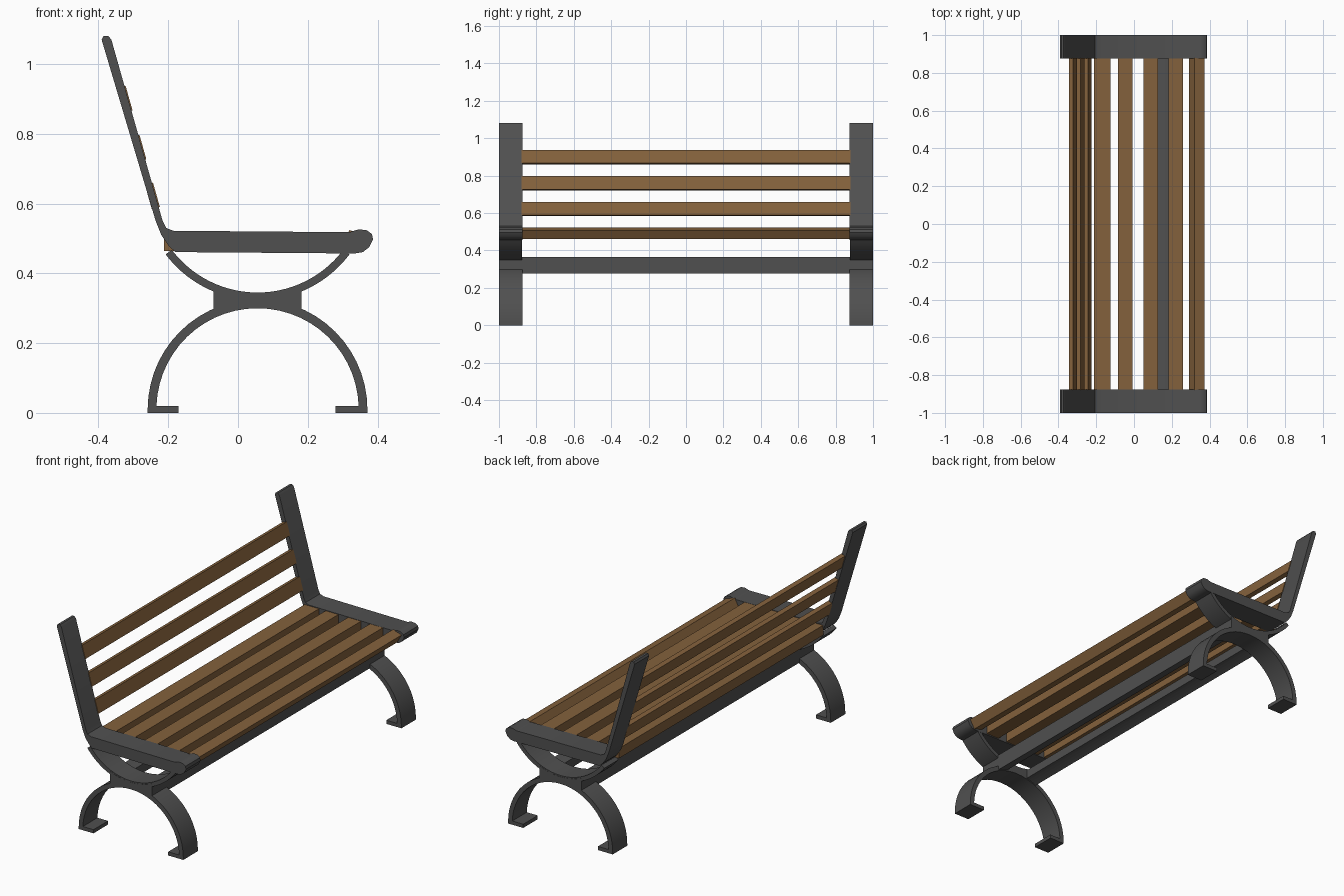
import bpy, bmesh
from math import sin, cos, radians, sqrt

if "Cube" in bpy.data.objects:
    bpy.data.objects.remove(bpy.data.objects["Cube"])


def material(name, rgb):
    m = bpy.data.materials.new(name)
    m.diffuse_color = (*rgb, 1)
    m.use_nodes = True
    m.node_tree.nodes["Principled BSDF"].inputs["Base Color"].default_value = m.diffuse_color
    return m


IRON = material("dark_iron", (0.08, 0.08, 0.08))
WOOD = material("wood", (0.23, 0.12, 0.045))


def extrude(name, profile, y0, y1, mat, mirror=False, smooth=False):
    """Extrude an (x, z) outline from y0 to y1; optionally mirror across y = 0."""
    bm = bmesh.new()
    face = bm.faces.new([bm.verts.new((x, y0, z)) for x, z in profile])
    ext = bmesh.ops.extrude_face_region(bm, geom=[face])
    bmesh.ops.translate(bm, vec=(0, y1 - y0, 0),
                        verts=[v for v in ext["geom"] if isinstance(v, bmesh.types.BMVert)])
    bmesh.ops.recalc_face_normals(bm, faces=bm.faces)
    mesh = bpy.data.meshes.new(name)
    bm.to_mesh(mesh)
    bm.free()
    mesh.materials.append(mat)
    obj = bpy.data.objects.new(name, mesh)
    bpy.context.collection.objects.link(obj)
    if mirror:
        mod = obj.modifiers.new("Mirror", "MIRROR")
        mod.use_axis = (False, True, False)
    if smooth:
        bpy.ops.object.select_all(action="DESELECT")
        obj.select_set(True)
        bpy.context.view_layer.objects.active = obj
        bpy.ops.object.shade_smooth_by_angle(angle=radians(30))
    return obj


def arc(cx, cz, r, a0, a1, n=28):
    return [(cx + r * cos(radians(a0 + (a1 - a0) * i / n)),
             cz + r * sin(radians(a0 + (a1 - a0) * i / n))) for i in range(n + 1)]


CX, ARCH_Z, CRADLE_Z = 0.056, 0.01, 0.653


def waist(x0, x1, n=10):
    """Outline filling the space between the cradle arc and the leg arch."""
    xs = [x0 + (x1 - x0) * i / n for i in range(n + 1)]
    low = [(x, ARCH_Z + sqrt(0.295 ** 2 - (x - CX) ** 2)) for x in xs]
    high = [(x, CRADLE_Z - sqrt(0.315 ** 2 - (x - CX) ** 2)) for x in xs]
    return low + high[::-1]


# Side frames: backrest post, seat rail and rounded nose in one outline
frame = [(-0.391, 1.07), (-0.385, 1.081), (-0.372, 1.081), (-0.363, 1.07),
         (-0.216, 0.55), (-0.206, 0.53), (-0.185, 0.522), (0.32, 0.518),
         (0.345, 0.526), (0.368, 0.524), (0.384, 0.513), (0.387, 0.497),
         (0.376, 0.475), (0.358, 0.461), (0.335, 0.457), (-0.18, 0.461),
         (-0.2, 0.48), (-0.22, 0.51), (-0.236, 0.55)]
extrude("side_frame", frame, -1, -0.875, IRON, True, True)

# Curved cradle below the seat rail
cradle = arc(CX, CRADLE_Z, 0.33, 217, 323) + arc(CX, CRADLE_Z, 0.308, 323, 217)
extrude("seat_cradle", cradle, -0.999, -0.876, IRON, True, True)

# Leg arch with inward feet
legs = ([(CX + 0.315, 0)] + arc(CX, ARCH_Z, 0.315, 0, 180) + [(CX - 0.315, 0),
        (-0.17, 0), (-0.17, 0.02)] + arc(CX, ARCH_Z, 0.29, 178, 2)
        + [(0.28, 0.02), (0.28, 0)])
extrude("leg_arch", legs, -1, -0.875, IRON, True, True)

# Waist block joining cradle and legs, and two long stretchers between the sides
extrude("waist_block", waist(-0.07, 0.182), -1, -0.875, IRON, True, True)
for name, x0, x1 in (("rear", -0.07, -0.01), ("front", 0.122, 0.182)):
    extrude(name + "_stretcher", waist(x0, x1, 4), -0.875, 0.875, IRON)

# Seat slats
for i, (x0, x1) in enumerate([(-0.212, -0.125), (-0.085, -0.008), (0.05, 0.128), (0.182, 0.26)]):
    extrude(f"seat_slat_{i + 1}", [(x0, 0.464), (x1, 0.464), (x1, 0.518), (x0, 0.518)],
            -0.88, 0.88, WOOD)

# Tilted slat at the front edge
extrude("front_edge_slat", [(0.32, 0.524), (0.372, 0.508), (0.344, 0.46), (0.292, 0.477)],
        -0.88, 0.88, WOOD)

# Backrest slats, leaning with the post
SLOPE = -0.283
for i, z in enumerate((0.622, 0.759, 0.899)):
    x = -0.2145 + SLOPE * (z - 0.55)
    h, t = 0.035, 0.0115
    corners = [(x - 0.0105 + t * a + SLOPE * h * b, z - SLOPE * t * a + h * b)
               for a, b in ((-1, -1), (1, -1), (1, 1), (-1, 1))]
    extrude(f"back_slat_{i + 1}", corners, -0.88, 0.88, WOOD)
